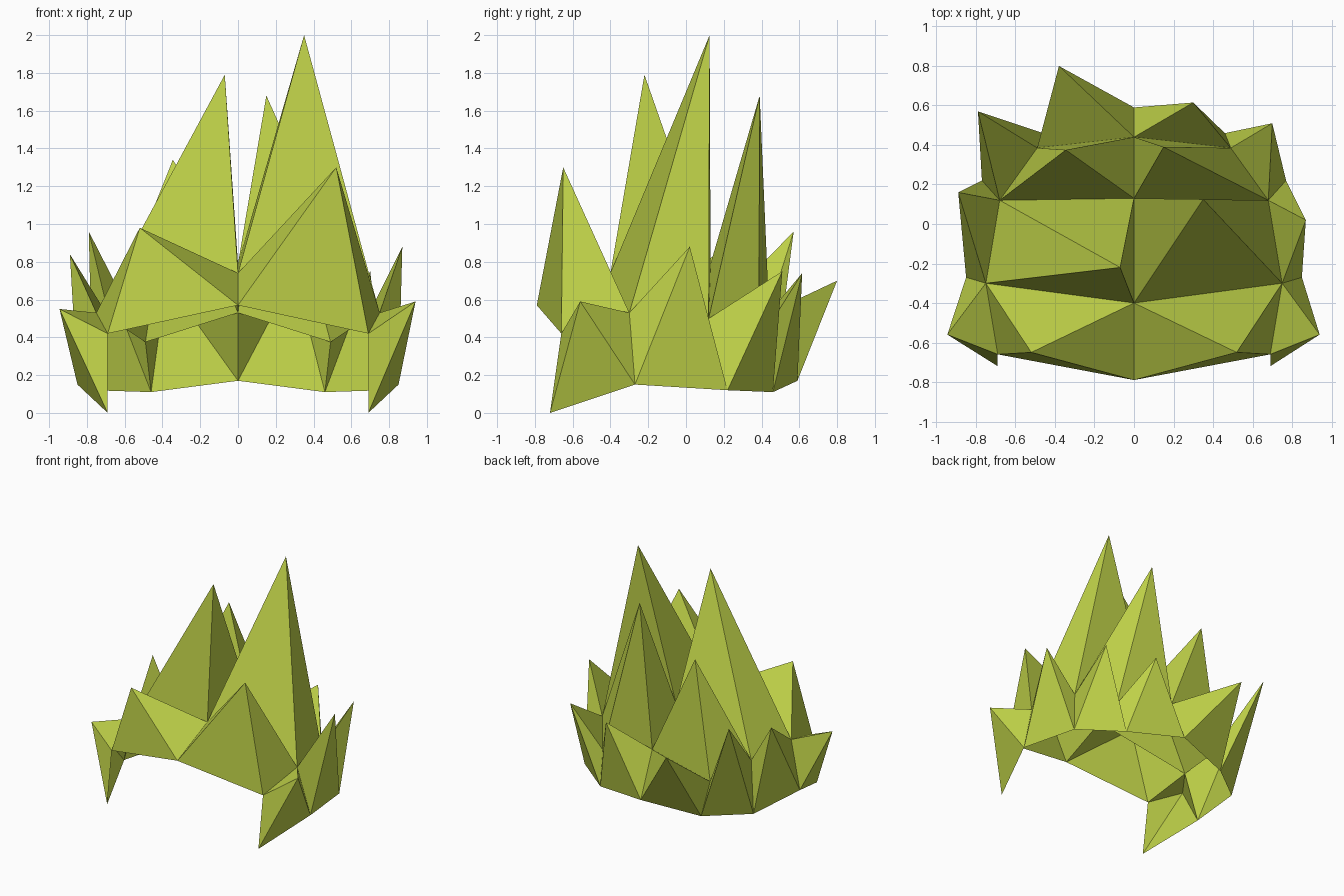
import bpy
import bmesh

cube = bpy.data.objects.get("Cube")
if cube:
    bpy.data.objects.remove(cube, do_unlink=True)

# One flat colour for the whole hairpiece
mat = bpy.data.materials.new("lime_green")
mat.use_nodes = True
colour = (0.52, 0.64, 0.065, 1)
mat.diffuse_color = colour
bsdf = mat.node_tree.nodes["Principled BSDF"]
bsdf.inputs["Base Color"].default_value = colour
bsdf.inputs["Roughness"].default_value = 0.9

# Symmetrical cap: three lines of points running from the forehead to the nape
parting = [(0, -0.79, 0.57), (0, -0.40, 0.74), (0, 0.13, 0.79), (0, 0.44, 0.53), (0, 0.59, 0.17)]
temple = [(0.69, -0.66, 0.42), (0.75, -0.30, 0.53), (0.68, 0.12, 0.50), (0.49, 0.385, 0.375), (0.46, 0.46, 0.11)]
hem = [(0.69, -0.72, 0), (0.85, -0.27, 0.15), (0.77, 0.22, 0.12), temple[-1]]

# Spike tips, front to back, for each side of the head
tips = {
    1: {"crown": [(0.52, -0.65, 1.30), (0.35, 0.125, 2.0), (0.15, 0.39, 1.68), (0.30, 0.615, 0.74)],
        "side": [(0.94, -0.56, 0.59), (0.87, 0.02, 0.88), (0.70, 0.51, 0.75)]},
    -1: {"crown": [(-0.52, -0.65, 0.98), (-0.07, -0.22, 1.79), (-0.345, 0.375, 1.34), (-0.38, 0.80, 0.70)],
         "side": [(-0.945, -0.56, 0.55), (-0.89, 0.16, 0.84), (-0.79, 0.57, 0.96)]},
}

bm = bmesh.new()


def add_spike(corners, tip, side):
    """Raise a four-sided spike from one panel of the cap."""
    ring = [bm.verts.new((x * side, y, z)) for x, y, z in corners]
    if side < 0:
        ring.reverse()
    panel = bm.faces.new(ring)
    poked = bmesh.ops.poke(bm, faces=[panel])
    poked["verts"][0].co = tip


for side, spikes in tips.items():
    # Crown panels between the parting and the temple line
    for i, tip in enumerate(spikes["crown"]):
        add_spike((temple[i + 1], parting[i + 1], parting[i], temple[i]), tip, side)
    # Side panels between the temple line and the lower hem
    for i, tip in enumerate(spikes["side"]):
        add_spike((hem[i], hem[i + 1], temple[i + 1], temple[i]), tip, side)

# Join the panels into one open shell
bmesh.ops.remove_doubles(bm, verts=bm.verts, dist=0.001)
mesh = bpy.data.meshes.new("spiky_hair")
bm.to_mesh(mesh)
bm.free()
mesh.materials.append(mat)
hair = bpy.data.objects.new("spiky_hair", mesh)
bpy.context.collection.objects.link(hair)
